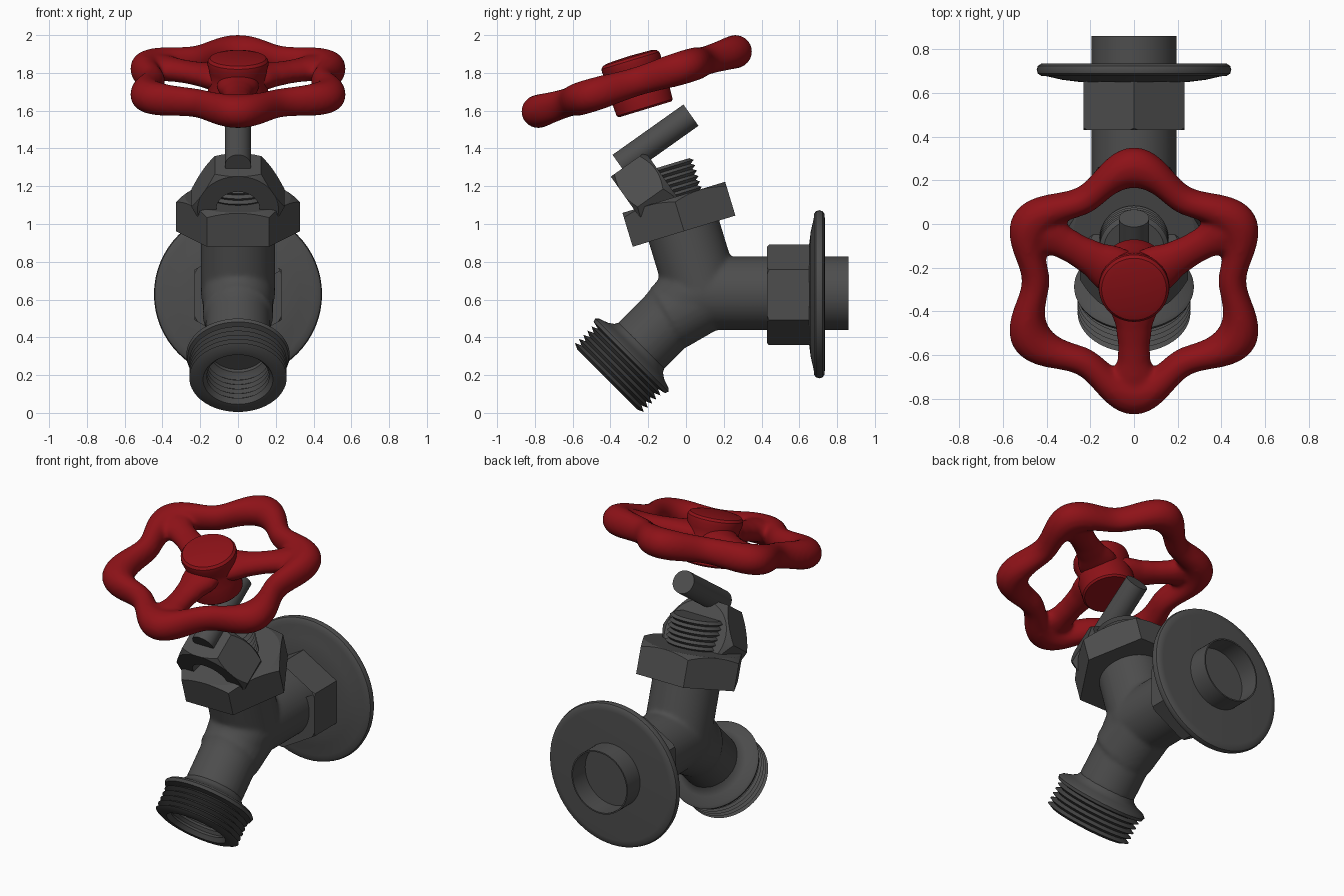
import bpy, bmesh
from math import sin, cos, pi, radians
from mathutils import Matrix, Vector

if "Cube" in bpy.data.objects:
    bpy.data.objects.remove(bpy.data.objects["Cube"])


def material(name, colour):
    m = bpy.data.materials.new(name)
    m.diffuse_color = (*colour, 1)
    m.use_nodes = True
    m.node_tree.nodes["Principled BSDF"].inputs["Base Color"].default_value = m.diffuse_color
    return m


iron = material("dark_iron", (0.075, 0.075, 0.075))
red = material("wheel_red", (0.27, 0.006, 0.009))


def frame(y, z, dy, dz):
    """Local frame on the x = 0 plane with local Z along (dy, dz)."""
    d = Vector((0, dy, dz)).normalized()
    x = Vector((1, 0, 0))
    m = Matrix((x, d.cross(x), d)).transposed().to_4x4()
    m.translation = (0, y, z)
    return m


def select(*obs):
    bpy.ops.object.select_all(action='DESELECT')
    for ob in obs:
        ob.select_set(True)
    bpy.context.view_layer.objects.active = obs[0]


def smooth(ob, angle=32):
    select(ob)
    bpy.ops.object.shade_smooth_by_angle(angle=radians(angle))


def finish(bm, name, matrix, mat=iron):
    bmesh.ops.recalc_face_normals(bm, faces=bm.faces)
    me = bpy.data.meshes.new(name)
    bm.to_mesh(me)
    bm.free()
    me.materials.append(mat)
    ob = bpy.data.objects.new(name, me)
    ob.matrix_world = matrix
    bpy.context.collection.objects.link(ob)
    smooth(ob)
    return ob


def bridge(bm, a, b):
    n = max(len(a), len(b))
    for i in range(n):
        quad = [a[i % len(a)], a[(i + 1) % len(a)], b[(i + 1) % len(b)], b[i % len(b)]]
        bm.faces.new(list(dict.fromkeys(quad)))


def lathe(name, profile, matrix, segs=64, phase=0.0, mat=iron):
    """Revolve (radius, height) points; radius 0 makes a pole."""
    bm = bmesh.new()
    rings = []
    for r, s in profile:
        n = segs if r > 0 else 1
        rings.append([bm.verts.new((r * cos(phase + 2 * pi * i / segs),
                                    r * sin(phase + 2 * pi * i / segs), s)) for i in range(n)])
    for a, b in zip(rings, rings[1:]):
        bridge(bm, a, b)
    return finish(bm, name, matrix, mat)


def rod(name, r, h, matrix, segs=64):
    return lathe(name, [(0, 0), (r, 0), (r, h), (0, h)], matrix, segs)


def fuse(ob, voxel, iterations):
    """Melt overlapping pieces into one smooth casting."""
    rm = ob.modifiers.new("fuse", 'REMESH')
    rm.mode, rm.voxel_size, rm.use_smooth_shade = 'VOXEL', voxel, True
    sm = ob.modifiers.new("soften", 'SMOOTH')
    sm.factor, sm.iterations = 0.5, iterations


def thread(r0, r1, s0, s1, n):
    """Zigzag thread profile."""
    step = (s1 - s0) / n
    return [p for i in range(n) for p in ((r0, s0 + i * step), (r1, s0 + (i + .5) * step))] + [(r0, s1)]


def hex_nut(name, r, h, matrix, chamfer, phase=0.0, bore=None):
    """Hexagonal prism with turned ends, optionally bored."""
    nut = lathe(name, [(0, 0), (r, 0), (r, h), (0, h)], matrix, 6, phase)
    tools = [(lathe("nut_turning", chamfer, matrix), 'INTERSECT')]
    if bore:
        tools.append((lathe("nut_bore", bore, matrix), 'DIFFERENCE'))
    for tool, op in tools:
        mod = nut.modifiers.new("cut", 'BOOLEAN')
        mod.object, mod.operation, mod.solver = tool, op, 'EXACT'
        select(nut)
        bpy.ops.object.modifier_apply(modifier=mod.name)
        bpy.data.objects.remove(tool)
    smooth(nut, 20)


TILT = (-0.29, 0.956)   # lean of bonnet and wheel
STEM = (0.816, 0.579)   # lean of stem and packing nut

# Inlet pipe with open end, hex collar and wall flange
lathe("inlet_pipe", [(0, 0), (0.195, 0), (0.195, 0.36), (0.187, 0.36), (0.187, 0.235), (0, 0.235)],
      frame(0.50, 0.633, 1, 0))
hex_nut("inlet_hex", 0.266, 0.235, frame(0.43, 0.625, 1, 0),
        [(0, -.001), (0.255, -.001), (0.272, 0.015), (0.272, 0.24), (0, 0.24)], pi / 6)
lathe("wall_flange", [(0, 0.65), (0.25, 0.65), (0.33, 0.66), (0.40, 0.676), (0.425, 0.678),
                      (0.44, 0.688), (0.445, 0.706), (0.44, 0.723), (0.425, 0.733),
                      (0.40, 0.735), (0, 0.735)], frame(0, 0.628, 1, 0))

# Body: neck, inlet arm, bend and outlet arm fused into one casting
OUT = frame(-0.413, 0.18, 1, 1)
body = rod("valve_body", 0.195, 0.46, frame(0.09, 0.63, *TILT))
bm = bmesh.new()
bmesh.ops.create_uvsphere(bm, u_segments=48, v_segments=24, radius=0.196)
pieces = [body, finish(bm, "junction", Matrix.Translation((0, 0.075, 0.633))),
          rod("inlet_arm", 0.195, 0.48, frame(0.08, 0.633, 1, 0)),
          rod("bend", 0.186, 0.25, frame(-0.09, 0.508, 0.866, 0.5)),
          lathe("outlet_arm", [(0, 0.23), (0.172, 0.23), (0.172, 0.45), (0.19, 0.62), (0, 0.62)], OUT)]
select(*pieces)
bpy.ops.object.join()
fuse(body, 0.013, 6)

# Hose outlet with outer and inner threads
lathe("hose_outlet",
      [(0, 0.22), (0.15, 0.22), (0.15, 0.20)] + thread(0.165, 0.18, 0.02, 0.19, 5)[::-1]
      + [(0.185, -0.005)] + thread(0.225, 0.258, -0.005, 0.15, 5)
      + [(0.267, 0.16), (0.274, 0.178), (0.26, 0.192), (0.21, 0.21), (0.182, 0.23),
         (0.165, 0.26), (0, 0.26)], OUT)

# Bonnet nut and threaded bonnet
hex_nut("bonnet_nut", 0.328, 0.187, frame(-0.037 + .29 * .092, 1.05 - .956 * .092, *TILT),
        [(0, -.01), (0.34, -.01), (0.34, 0.155), (0.278, 0.188), (0, 0.188)])
lathe("bonnet_thread", [(0, 0)] + thread(0.138, 0.158, 0.0, 0.27, 9) + [(0, 0.27)],
      frame(-0.037, 1.05, *TILT))

# Packing nut and stem
hex_nut("packing_nut", 0.246, 0.225, frame(-0.275, 1.077, *STEM),
        [(0, -.001), (0.213, -.001), (0.255, 0.03), (0.255, 0.18), (0.20, 0.226), (0, 0.226)],
        0.0, [(0, -.05), (0.115, -.05), (0.115, 0.16), (0, 0.16)])
rod("stem", 0.069, 0.46, frame(-0.349, 1.31, *STEM), 40)

# Hand wheel: lobed rim and three waisted spokes fused together
WHEEL = frame(-0.2625, 1.76, *TILT)
bm = bmesh.new()
N, M = 120, 20
CIRCLE = [(cos(2 * pi * j / M), sin(2 * pi * j / M)) for j in range(M)]
rim = []
for i in range(N):
    t = 2 * pi * i / N
    lobe = cos(6 * (t - pi / 2))
    r, w, h = 0.496 + 0.046 * lobe, 0.079 + 0.015 * lobe, 0.083 + 0.006 * lobe
    rim.append([bm.verts.new(((r + w * c) * cos(t), (r + w * c) * sin(t), h * s - 0.006))
                for c, s in CIRCLE])
for i in range(N):
    bridge(bm, rim[i], rim[(i + 1) % N])
for k in range(3):
    turn = Matrix.Rotation(-pi / 2 + k * 2 * pi / 3, 3, 'Z')
    rings = [[bm.verts.new(turn @ Vector((r, w * c, h * s))) for c, s in CIRCLE]
             for r, w, h in ((0.02, .12, .075), (0.14, .11, .07), (0.21, .085, .064),
                             (0.30, .074, .06), (0.38, .076, .062), (0.44, .10, .066),
                             (0.52, .11, .068))]
    for a, b in zip(rings, rings[1:]):
        bridge(bm, a, b)
    bm.faces.new(rings[0])
    bm.faces.new(rings[-1])
fuse(finish(bm, "hand_wheel", WHEEL, red), 0.013, 8)
lathe("wheel_hub", [(0, -0.16), (0.145, -0.16), (0.155, -0.15), (0.16, -0.05), (0.145, 0.0),
                    (0.152, 0.05), (0.162, 0.09), (0.16, 0.11), (0.148, 0.124), (0.12, 0.131),
                    (0, 0.135)], WHEEL, mat=red)
